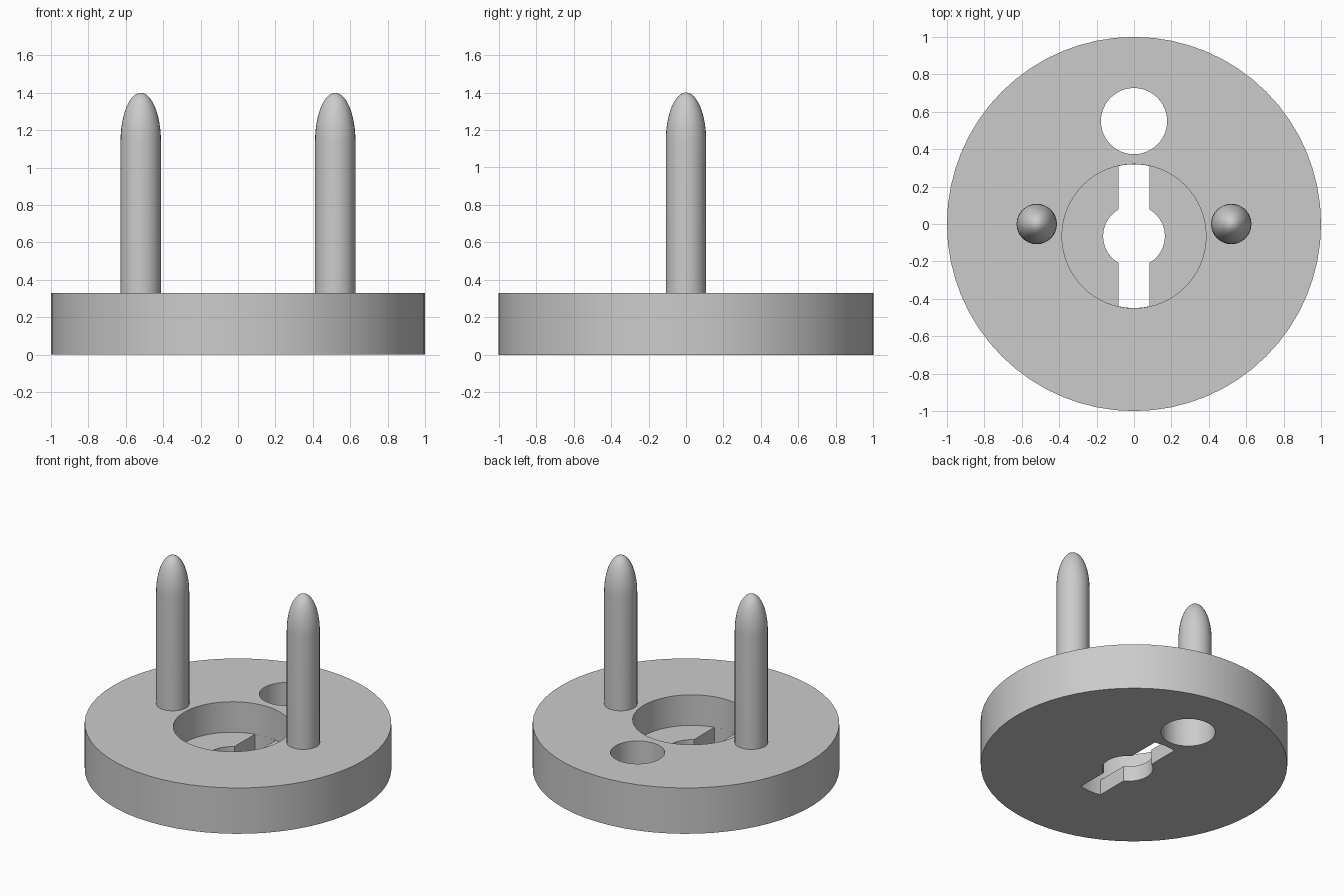
import bpy, bmesh, math

cube = bpy.data.objects.get("Cube")
if cube:
    bpy.data.objects.remove(cube, do_unlink=True)

grey = bpy.data.materials.new("plain grey")
grey.use_nodes = True
grey.diffuse_color = (0.6, 0.6, 0.6, 1)
grey.node_tree.nodes["Principled BSDF"].inputs["Base Color"].default_value = (0.6, 0.6, 0.6, 1)

HEIGHT, FLOOR = 0.33, 0.11
CENTRE_Y = -0.065


def arc(radius, start, end, steps):
    """Points on an arc around the origin."""
    angles = [start + (end - start) * i / steps for i in range(steps + 1)]
    return [(radius * math.cos(a), radius * math.sin(a)) for a in angles]


def add_object(name, bm):
    bmesh.ops.recalc_face_normals(bm, faces=bm.faces)
    mesh = bpy.data.meshes.new(name)
    bm.to_mesh(mesh)
    bm.free()
    mesh.materials.append(grey)
    obj = bpy.data.objects.new(name, mesh)
    bpy.context.collection.objects.link(obj)
    return obj


def prism(name, outline, y, bottom, top):
    """Extrude a closed outline upwards."""
    bm = bmesh.new()
    face = bm.faces.new([bm.verts.new((px, py + y, bottom)) for px, py in outline])
    side = bmesh.ops.extrude_face_region(bm, geom=[face])["geom"]
    verts = [v for v in side if isinstance(v, bmesh.types.BMVert)]
    bmesh.ops.translate(bm, verts=verts, vec=(0, 0, top - bottom))
    return add_object(name, bm)


def disc(name, radius, y, bottom, top, sides=64):
    return prism(name, arc(radius, 0, math.tau, sides)[:-1], y, bottom, top)


def smooth(obj):
    bpy.ops.object.select_all(action="DESELECT")
    obj.select_set(True)
    bpy.context.view_layer.objects.active = obj
    bpy.ops.object.shade_smooth_by_angle(angle=math.radians(30))


# Keyhole outline: a slot with rounded ends, widened by a circle in the middle
half, hub, reach = 0.083, 0.165, 0.384
end_a, hub_a = math.acos(half / reach), math.acos(half / hub)
upper = arc(hub, 0, hub_a, 10) + arc(reach, end_a, math.pi - end_a, 8) + arc(hub, math.pi - hub_a, math.pi, 10)
keyhole = upper[:-1] + [(-px, -py) for px, py in upper[:-1]]

# Base plate with a recess, a keyhole and a round hole
base = disc("base_plate", 1.0, 0, 0, HEIGHT)
cutters = [
    disc("recess_cutter", 0.385, CENTRE_Y, FLOOR, 0.5),
    prism("keyhole_cutter", keyhole, CENTRE_Y, -0.1, FLOOR + 0.05),
    disc("round_hole_cutter", 0.177, 0.55, -0.1, 0.5, 48),
]
for cutter in cutters:
    mod = base.modifiers.new(cutter.name, "BOOLEAN")
    mod.operation = "DIFFERENCE"
    mod.solver = "EXACT"
    mod.object = cutter
bpy.context.view_layer.update()
result = bpy.data.meshes.new_from_object(base.evaluated_get(bpy.context.evaluated_depsgraph_get()))
base.modifiers.clear()
base.data = result
for cutter in cutters:
    bpy.data.objects.remove(cutter, do_unlink=True)
smooth(base)

# Two upright pins with long rounded tips
PIN_R, SHOULDER, TIP = 0.108, 1.14, 1.4
for side, x in (("left", 0.52), ("right", -0.52)):
    bm = bmesh.new()
    profile = [(0, HEIGHT - 0.01), (PIN_R, HEIGHT - 0.01)]
    profile += [(px, SHOULDER + py / PIN_R * (TIP - SHOULDER)) for px, py in arc(PIN_R, 0, math.pi / 2, 12)]
    verts = [bm.verts.new((x + px, 0, pz)) for px, pz in profile]
    edges = [bm.edges.new(pair) for pair in zip(verts, verts[1:])]
    bmesh.ops.spin(bm, geom=verts + edges, cent=(x, 0, 0), axis=(0, 0, 1), angle=math.tau, steps=32)
    bmesh.ops.remove_doubles(bm, verts=bm.verts, dist=0.0005)
    smooth(add_object(side + "_pin", bm))
